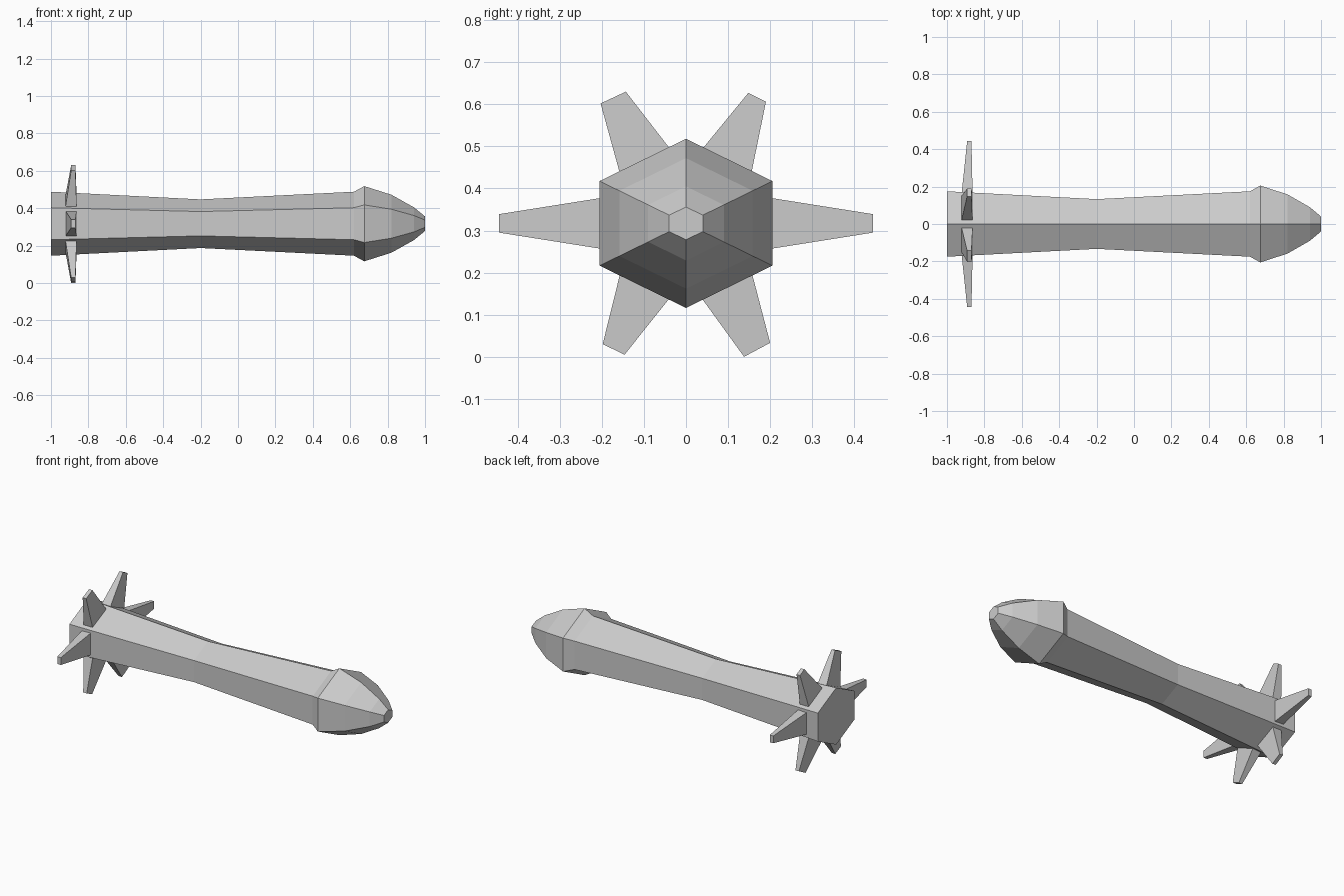
import bpy, bmesh, math
from mathutils import Vector

if "Cube" in bpy.data.objects:
    bpy.data.objects.remove(bpy.data.objects["Cube"])

CZ = 0.317


def loft(name, rings):
    """Skin equal-length rings of points and cap both ends."""
    bm = bmesh.new()
    loops = [[bm.verts.new(p) for p in ring] for ring in rings]
    n = len(loops[0])
    for a, b in zip(loops, loops[1:]):
        for i in range(n):
            j = (i + 1) % n
            bm.faces.new((a[i], a[j], b[j], b[i]))
    bm.faces.new(loops[0])
    bm.faces.new(loops[-1])
    bmesh.ops.recalc_face_normals(bm, faces=bm.faces)
    mesh = bpy.data.meshes.new(name)
    bm.to_mesh(mesh)
    bm.free()
    obj = bpy.data.objects.new(name, mesh)
    bpy.context.collection.objects.link(obj)
    return obj


def hexagon(x, r):
    """Hexagon across x, slightly wider than regular."""
    s = 1.18
    return [(x, r * s * math.sin(i * math.pi / 3), CZ + r * math.cos(i * math.pi / 3))
            for i in range(6)]


# Hexagonal waisted body with flared pointed nose
profile = [(-1, 0.171), (-0.2, 0.130), (0.62, 0.171), (0.675, 0.201),
           (0.82, 0.155), (0.94, 0.088), (1.0, 0.039)]
loft("body", [hexagon(x, r) for x, r in profile])


def fin(name, base, tip):
    """Tapered fin; base and tip are pairs of (y, z) edge points."""
    def ring(pair, x0, x1):
        (ya, za), (yb, zb) = pair
        return [(x0, ya, za), (x0, yb, zb), (x1, yb, zb), (x1, ya, za)]
    loft(name, [ring(base, -0.922, -0.863), ring(tip, -0.892, -0.869)])


# Side fins
for side, s in (("left", -1), ("right", 1)):
    fin("side_fin_" + side, [(s * 0.16, CZ - 0.067), (s * 0.16, CZ + 0.067)],
        [(s * 0.444, CZ - 0.022), (s * 0.444, CZ + 0.022)])

# Diagonal fins: one per sloping body face
tips = {
    "upper_right": (1, 1, [(0.148, 0.627), (0.190, 0.606)]),
    "upper_left": (-1, 1, [(-0.143, 0.630), (-0.203, 0.602)]),
    "lower_right": (1, -1, [(0.138, 0.000), (0.200, 0.033)]),
    "lower_left": (-1, -1, [(-0.198 + 0.052, 0.005), (-0.198, 0.030)]),
}
for name, (sy, sz, tip) in tips.items():
    fin("fin_" + name, [(sy * 0.020, CZ + sz * 0.154), (sy * 0.150, CZ + sz * 0.093)], tip)
